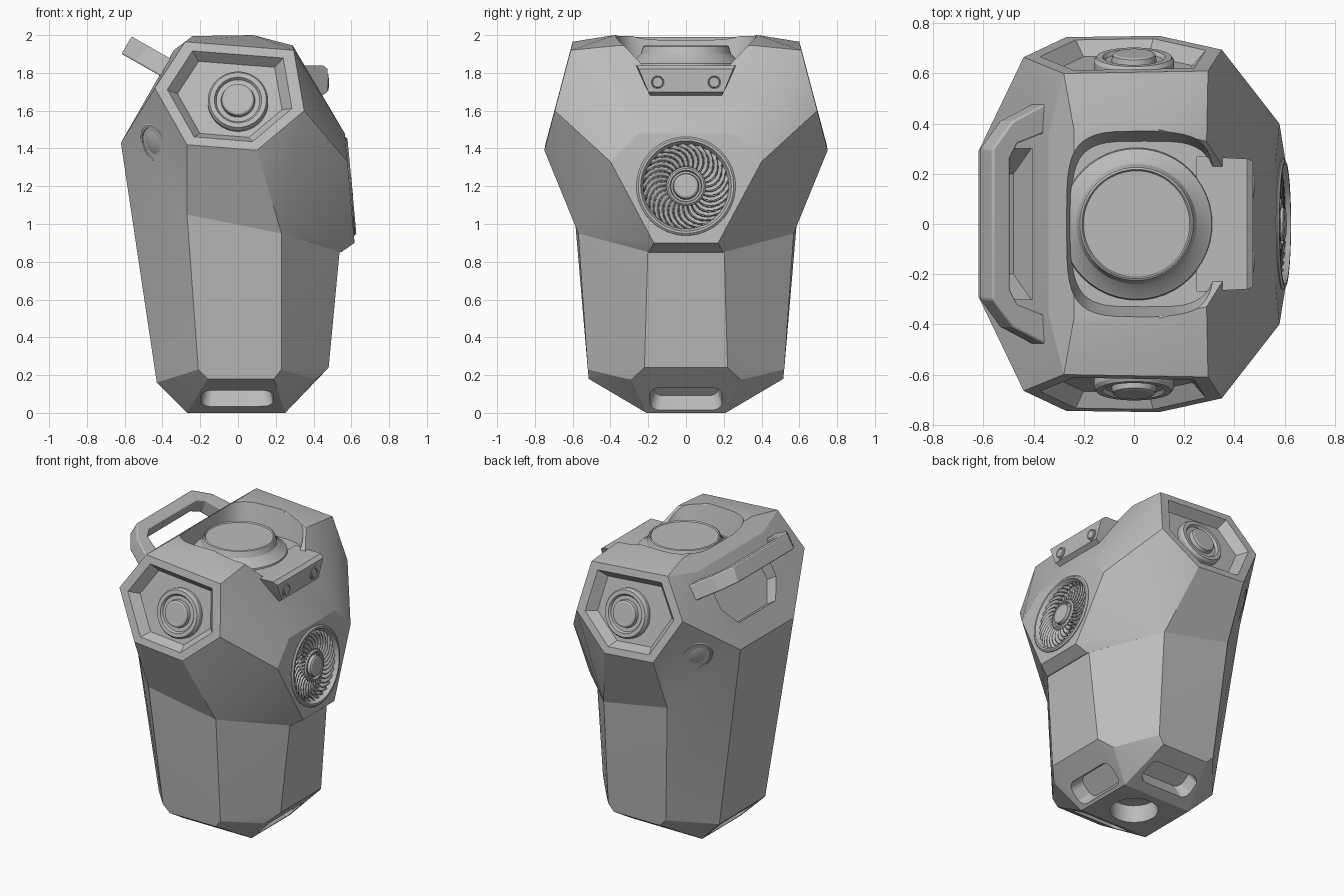
import bpy, bmesh
from math import sin, cos, pi, copysign
from mathutils import Vector

cube = bpy.data.objects.get("Cube")
if cube:
    bpy.data.objects.remove(cube)

grey = bpy.data.materials.new("mid_grey")
grey.use_nodes = True
grey.diffuse_color = (0.5, 0.5, 0.5, 1)
grey.node_tree.nodes["Principled BSDF"].inputs["Base Color"].default_value = (0.5, 0.5, 0.5, 1)


def finish(name, bm, centre=(0, 0, 0), axis=None):
    bmesh.ops.remove_doubles(bm, verts=bm.verts, dist=1e-5)
    bmesh.ops.recalc_face_normals(bm, faces=bm.faces)
    mesh = bpy.data.meshes.new(name)
    bm.to_mesh(mesh)
    bm.free()
    mesh.materials.append(grey)
    obj = bpy.data.objects.new(name, mesh)
    bpy.context.collection.objects.link(obj)
    obj.location = centre
    if axis:
        obj.rotation_mode = 'QUATERNION'
        obj.rotation_quaternion = Vector(axis).to_track_quat('Z', 'Y')
    return obj


def hull(name, points, **place):
    bm = bmesh.new()
    for p in points:
        bm.verts.new(p)
    out = bmesh.ops.convex_hull(bm, input=bm.verts)
    junk = {g for g in out["geom_interior"] + out["geom_unused"] if isinstance(g, bmesh.types.BMVert)}
    bmesh.ops.delete(bm, geom=list(junk), context='VERTS')
    return finish(name, bm, **place)


def both(points):
    return [Vector((x, s * y, z)) for x, y, z in points for s in (1, -1)]


def lathe(name, profile, centre, axis=(0, 0, 1), seg=48):
    # turns (radius, height) points around the axis
    bm = bmesh.new()
    rings = [[bm.verts.new((r * cos(2 * pi * i / seg), r * sin(2 * pi * i / seg), h))
              for i in range(seg)] for r, h in profile]
    for lo, hi in zip(rings, rings[1:]):
        for i in range(seg):
            j = (i + 1) % seg
            bm.faces.new((lo[i], lo[j], hi[j], hi[i]))
    return finish(name, bm, centre, axis)


def prism(name, outline, offset):
    bm = bmesh.new()
    face = bm.faces.new([bm.verts.new(p) for p in outline])
    out = bmesh.ops.extrude_face_region(bm, geom=[face])
    bmesh.ops.translate(bm, vec=offset, verts=[v for v in out["geom"] if isinstance(v, bmesh.types.BMVert)])
    return finish(name, bm)


def boolean(target, tool, operation='DIFFERENCE'):
    tool.hide_render = True
    mod = target.modifiers.new("cut", 'BOOLEAN')
    mod.operation, mod.solver, mod.object = operation, 'EXACT', tool
    bpy.context.view_layer.objects.active = target
    bpy.ops.object.modifier_apply(modifier=mod.name)
    bpy.data.objects.remove(tool)


# Shared corners of the faceted shell
lamp_outline = [(-.27, -.745, 1.42), (.10, -.75, 1.39), (.35, -.695, 1.60),
                (.295, -.61, 1.92), (-.28, -.60, 1.965), (-.44, -.665, 1.72)]
waist = [(.23, -.57, .95), (-.27, -.59, 1.05), (-.62, -.29, 1.43)]
upper = lamp_outline + waist + [
    (.58, -.40, 1.33), (.565, -.25, 1.48), (.617, -.17, .90), (.545, -.195, .85),
    (-.34, -.36, 1.92), (-.24, -.38, 1.995), (.08, -.38, 2.0), (.29, -.36, 1.945)]
lower = waist + [
    (.25, -.21, 0), (-.27, -.21, 0), (.19, -.515, .18), (-.16, -.515, .18),
    (.23, -.52, .23), (-.21, -.52, .23), (.41, -.29, .175), (.48, -.22, .24),
    (-.43, -.25, .16), (.545, -.20, .93), (0, -.25, 1.4)]
body = hull("body", both(upper))
boolean(body, hull("lower_shell", both(lower)), 'UNION')

# Sunken lamp panels with tapered walls, front and back
for s in (1, -1):
    normal = Vector((0, -.967 * s, .252))
    corners = [Vector((x, y * s, z)) for x, y, z in lamp_outline]
    mid = sum(corners, Vector()) / len(corners)
    boolean(body, hull("panel_cutter", [mid + (p - mid) * k + normal * d
                                        for p in corners for k, d in ((.88, .02), (.70, -.06))]))
    lathe("front_lamp" if s > 0 else "back_lamp",
          [(0, -.1), (.16, -.1), (.16, -.03), (.15, -.015), (.125, -.015), (.115, -.03),
           (.09, -.03), (.085, -.005), (.075, 0), (0, 0)], (0, -.68 * s, 1.66), normal)

    # Round side button beside each lamp panel
    facet = Vector((-.757, -.589 * s, -.281))
    lathe("side_button", [(0, -.03), (.11, -.03), (.11, .005), (.10, .012), (.088, .012),
                          (.08, -.005), (.075, .006), (.05, .014), (0, .018)],
          (-.44, -.515 * s, 1.43), facet)

# Rounded-square well in the top, open towards the fan side
def squircle(a, b, z):
    pts = []
    for i in range(48):
        c, d = cos(i * pi / 24), sin(i * pi / 24)
        pts.append((.04 + a * copysign(abs(c) ** .5, c), b * copysign(abs(d) ** .5, d), z))
    return pts

boolean(body, hull("well_cutter", squircle(.32, .385, 2.06) + squircle(.29, .33, 1.83)))
boolean(body, hull("notch_cutter", [(x, y, z) for x in (.1, .7)
                                    for y, z in ((-.40, 2.02), (.40, 2.02), (.22, 1.83), (-.22, 1.83))]))
lathe("top_cap", [(0, 1.8), (.31, 1.8), (.30, 1.85), (.27, 1.87), (.24, 1.90), (.226, 1.94),
                  (.218, 1.945), (.212, 1.937), (0, 1.937)], (.01, 0, 0))

# Latch plate with two screws
hull("latch_plate", both([(.25, .27, 1.84), (.25, .19, 1.68), (.45, .26, 1.84), (.475, .25, 1.82),
                          (.475, .20, 1.70), (.445, .19, 1.68)]))
for y in (-.15, .15):
    lathe("latch_screw", [(0, -.02), (.044, -.02), (.044, .004), (.034, .004), (.03, -.0),
                          (.026, .006), (0, .006)], (.475, y, 1.75), (1, 0, 0), 24)

# Finger pocket behind the carry handle
slope = Vector((-.85, 0, .53))
pocket = both([(-.39, .30, 1.80), (-.47, .30, 1.67), (-.54, .20, 1.56)])
boolean(body, hull("pocket_cutter", [p + slope * d for p in pocket for d in (.05, -.07)]))

# Carry handle: angular loop tilted upwards
outer = [(-.34, .50), (-.51, .41), (-.59, .30)]
inner = [(-.34, .38), (-.49, .32), (-.52, .26)]
loop = outer + [(x, -y) for x, y in reversed(outer)] + [(x, -y) for x, y in inner] + inner[::-1]
tilt = Vector((.5, 0, .866))
handle = prism("carry_handle", [Vector((x, y, 1.83 - .57 * (x + .385))) - tilt * .053 for x, y in loop],
               tilt * .106)
bev = handle.modifiers.new("soft_edges", 'BEVEL')
bev.width, bev.segments = .008, 2

# Rounded foot recesses on the four chamfers, and the base socket
for pos, axis, wide in (((-.005, -.34, .075), (0, -.5, -.866), 0), ((-.005, .34, .075), (0, .5, -.866), 0),
                        ((.32, 0, .075), (.72, 0, -.69), 1), ((-.345, 0, .075), (-.7, 0, -.7), 1)):
    n = Vector(axis)
    along = Vector((0, 1, 0)) if wide else Vector((1, 0, 0))
    up = n.cross(along)
    centre = Vector(pos)
    pts = []
    for i in range(24):
        a = i * pi / 12
        u = copysign(.13, cos(a)) + .055 * cos(a)
        v = copysign(.025, sin(a)) + .055 * sin(a)
        pts += [centre + along * u * k + up * v * k + n * d for k, d in ((1.08, .04), (.92, -.1))]
    boolean(body, hull("foot_cutter", pts))
boolean(body, lathe("socket_cutter", [(0, -.1), (.15, -.1), (.15, .12), (0, .12)], (0, 0, 0)))

# Fan: recess, outer ring, hub and swirled blades
fan_at, fan_axis = (.589, 0, 1.2), (1, 0, .093)
boolean(body, lathe("fan_cutter", [(0, -.06), (.24, -.06), (.24, .1), (0, .1)], fan_at, fan_axis))
lathe("fan_ring", [(.225, -.07), (.262, -.07), (.262, .006), (.252, .014), (.24, .014), (.225, -.012),
                   (.225, -.07)], fan_at, fan_axis, 64)
lathe("fan_hub", [(0, -.07), (.105, -.07), (.105, -.008), (.095, .002), (.085, .002), (.08, -.012),
                  (.07, -.012), (.065, .01), (.055, .015), (0, .015)], fan_at, fan_axis)
bm = bmesh.new()
for blade in range(30):
    rows = []
    for step in range(7):
        t = step / 6
        r, a = .1 + .13 * t, blade * pi / 15 + .6 * t * t
        rows.append([bm.verts.new((r * cos(a + w), r * sin(a + w), h))
                     for w, h in ((0, -.008), (.14, -.04))])
    for p, q in zip(rows, rows[1:]):
        bm.faces.new((p[0], p[1], q[1], q[0]))
blades = finish("fan_blades", bm, fan_at, fan_axis)
blades.modifiers.new("thickness", 'SOLIDIFY').thickness = .008

# Shading: keep facets crisp and curves smooth
for obj in bpy.context.view_layer.objects:
    if obj.type == 'MESH' and grey.name in obj.data.materials:
        bpy.ops.object.select_all(action='DESELECT')
        obj.select_set(True)
        bpy.context.view_layer.objects.active = obj
        bpy.ops.object.shade_smooth_by_angle(angle=.3)
